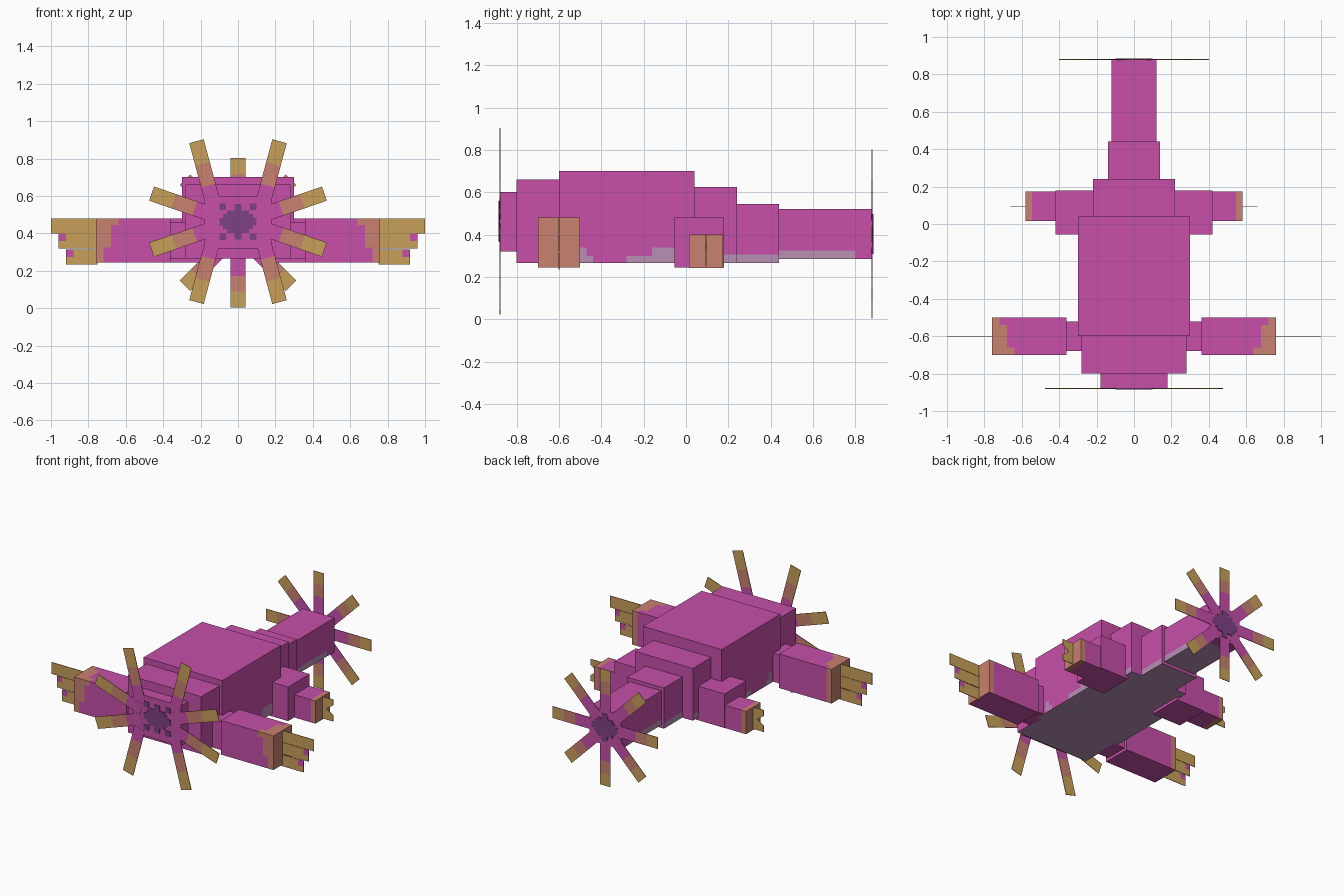
import bpy, bmesh, math
from mathutils import Vector, Matrix

if "Cube" in bpy.data.objects:
    bpy.data.objects.remove(bpy.data.objects["Cube"])

# Flat colours
PINK, ORANGE, GOLD, PURPLE, PALE = range(5)
MATS = []
for name, rgb in [("pink_fur", (0.57, 0.08, 0.40)), ("orange_skin", (0.58, 0.22, 0.16)),
                  ("gold_tip", (0.58, 0.35, 0.10)), ("purple_spot", (0.21, 0.052, 0.24)),
                  ("pale_belly", (0.48, 0.28, 0.46))]:
    m = bpy.data.materials.new(name)
    m.diffuse_color = (*rgb, 1)
    m.use_nodes = True
    m.node_tree.nodes["Principled BSDF"].inputs["Base Color"].default_value = m.diffuse_color
    MATS.append(m)


def finish(name, bm, rule):
    """Colour every face by rule(centre, normal), merge equal cells, make the object."""
    bm.normal_update()
    for f in bm.faces:
        f.material_index = rule(f.calc_center_median(), f.normal)
    bmesh.ops.dissolve_limit(bm, angle_limit=0.01, verts=bm.verts[:], edges=bm.edges[:],
                             delimit={'MATERIAL'})
    me = bpy.data.meshes.new(name)
    bm.to_mesh(me)
    bm.free()
    for m in MATS:
        me.materials.append(m)
    ob = bpy.data.objects.new(name, me)
    bpy.context.collection.objects.link(ob)
    return ob


def box(name, lo, hi, rule=PINK, cuts=((), (), ()), side=1, matrix=None):
    """Box from lo to hi, sliced at the cut positions; side=-1 mirrors it in x."""
    lo, hi = Vector(lo), Vector(hi)
    bm = bmesh.new()
    bmesh.ops.create_cube(bm, size=1)
    for v in bm.verts:
        v.co = Vector((lo[i] + (v.co[i] + 0.5) * (hi[i] - lo[i]) for i in range(3)))
    for axis in range(3):
        no = Vector((0, 0, 0))
        no[axis] = 1
        for c in cuts[axis]:
            if lo[axis] < c < hi[axis]:
                bmesh.ops.bisect_plane(bm, geom=bm.verts[:] + bm.edges[:] + bm.faces[:],
                                       plane_co=no * c, plane_no=no)
    if isinstance(rule, int):
        index = rule
        rule = lambda c, n: index
    ob = finish(name, bm, rule)
    if side < 0:
        ob.data.transform(Matrix.Scale(-1, 4, (1, 0, 0)))
        ob.data.flip_normals()
    if matrix:
        ob.data.transform(matrix)
    return ob


# Body: pale underside with a ragged pale edge climbing the flanks
BANDS = [(-0.50, -0.47, 0.34), (-0.47, -0.44, 0.30), (-0.28, -0.16, 0.30),
         (-0.16, 0.04, 0.34), (0.04, 0.24, 0.305), (0.24, 0.44, 0.305), (0.44, 0.80, 0.325)]


def fur(c, n):
    if n.z < -0.5:
        return PALE if -0.80 < c.y < 0.80 else PINK
    if abs(n.x) > 0.5:
        for a, b, top in BANDS:
            if a < c.y < b and c.z < top:
                return PALE
    return PINK


BODY_CUTS = ((), (-0.50, -0.47, -0.44, -0.28, -0.16, 0.80), (0.305, 0.30, 0.325, 0.34))
for name, w, y0, y1, z0, z1 in [("snout", 0.18, -0.88, -0.80, 0.32, 0.60),
                                ("head", 0.28, -0.80, -0.60, 0.265, 0.66),
                                ("torso", 0.30, -0.60, 0.04, 0.265, 0.70),
                                ("hips", 0.22, 0.04, 0.24, 0.265, 0.625),
                                ("rump", 0.14, 0.24, 0.44, 0.265, 0.545),
                                ("tail", 0.12, 0.44, 0.88, 0.285, 0.52)]:
    box(name, (-w, y0, z0), (w, y1, z1), fur, BODY_CUTS)


# Limbs, built on the right and mirrored
def paw_colour(c, n):
    back = (c.y + 0.70) / 0.20
    up = (c.z - 0.245) / 0.235
    if n.x > 0.5:
        return ORANGE
    if n.z > 0.5:
        limit = 0.65 + 0.07 * back
    elif n.y < -0.5:
        limit = 0.74 - 0.10 * up
    else:
        limit = 0.72 if n.y > 0.5 else 0.76
    return ORANGE if c.x > limit else PINK


PAW_CUTS = ([0.64, 0.68, 0.72], [-0.66, -0.62, -0.58, -0.54],
            [0.285, 0.325, 0.365, 0.405, 0.445])
for s, tag in ((1, "right"), (-1, "left")):
    box("shoulder_" + tag, (0.27, -0.68, 0.265), (0.36, -0.52, 0.46), side=s)
    box("front_paw_" + tag, (0.36, -0.70, 0.245), (0.76, -0.50, 0.48), paw_colour, PAW_CUTS, s)
    for i, (tip, z) in enumerate([(1.0, 0.40), (0.96, 0.318), (0.92, 0.234)]):
        nick = lambda c, n: PINK if i and c.x > tip - 0.04 and c.z > z + 0.04 else GOLD
        box(f"front_claw_{i}_{tag}", (0.75, -0.602, z), (tip, -0.598, z + 0.08), nick,
            ([tip - 0.04], [], [z + 0.04]), s)
    box("thigh_" + tag, (0.20, -0.055, 0.245), (0.42, 0.18, 0.48), side=s)
    box("hind_foot_" + tag, (0.42, 0.015, 0.243), (0.58, 0.175, 0.40),
        lambda c, n: ORANGE if c.x > 0.545 else PINK, ([0.545], [], []), s)
    # Notched hind claws
    bm = bmesh.new()
    pts = [(0.575, 0.25), (0.66, 0.25), (0.66, 0.29), (0.61, 0.325), (0.66, 0.36),
           (0.66, 0.40), (0.575, 0.40)]
    face = bm.faces.new([bm.verts.new((s * x, 0.097, z)) for x, z in pts])
    ext = bmesh.ops.extrude_face_region(bm, geom=[face])["geom"]
    bmesh.ops.translate(bm, vec=(0, -0.004, 0),
                        verts=[v for v in ext if isinstance(v, bmesh.types.BMVert)])
    bmesh.ops.recalc_face_normals(bm, faces=bm.faces[:])
    finish("hind_claws_" + tag, bm, lambda c, n: GOLD)


# Flat tentacles: pink root, orange middle, gold tip
def ray(name, x, y, z, degrees, length, gold, orange):
    a, b = length - gold - orange, length - gold
    place = Matrix.Translation((x, y, z)) @ Matrix.Rotation(-math.radians(degrees), 4, 'Y')
    box(name, (0, -0.002, -0.04), (length, 0.002, 0.04),
        lambda c, n: GOLD if c.x > b else ORANGE if c.x > a else PINK,
        ([a, b], [], []), matrix=place)


MID = 0.4625
for sx in (1, -1):
    for sz in (1, -1):
        for i, (tx, tz, deg, length) in enumerate([(0.222, 0.43, 75, 0.34),
                                                   (0.462, 0.15, 19, 0.36)]):
            t = math.radians(deg)
            x, z = tx - length * math.cos(t), tz - length * math.sin(t)
            ang = math.degrees(math.atan2(sz * math.sin(t), sx * math.cos(t)))
            ray(f"nose_ray_{i}_{sx}_{sz}", sx * x, -0.879, MID + sz * z, ang, length, 0.125, 0.12)
for k in range(8):
    t = k * math.pi / 4
    ray(f"tail_ray_{k}", 0.08 * math.cos(t), 0.879, 0.403 + 0.08 * math.sin(t),
        45 * k, 0.32, 0.085, 0.085)

# Purple spots on the nose and the tail end
for name, y, zc in (("nose", -0.882, MID), ("tail", 0.882, 0.403)):
    for j, (w, h) in enumerate([(0.10, 0.02), (0.08, 0.04), (0.06, 0.06), (0.02, 0.095)]):
        d = 0.002 + 0.0003 * j
        box(f"{name}_patch_{j}", (-w, y - d, zc - h), (w, y + d, zc + h), PURPLE)
for sx in (1, -1):
    for sz in (1, -1):
        x, z = 0.082 * sx, MID + 0.08 * sz
        box(f"nose_dot_{sx}_{sz}", (x - 0.018, -0.884, z - 0.018),
            (x + 0.018, -0.88, z + 0.018), PURPLE)
